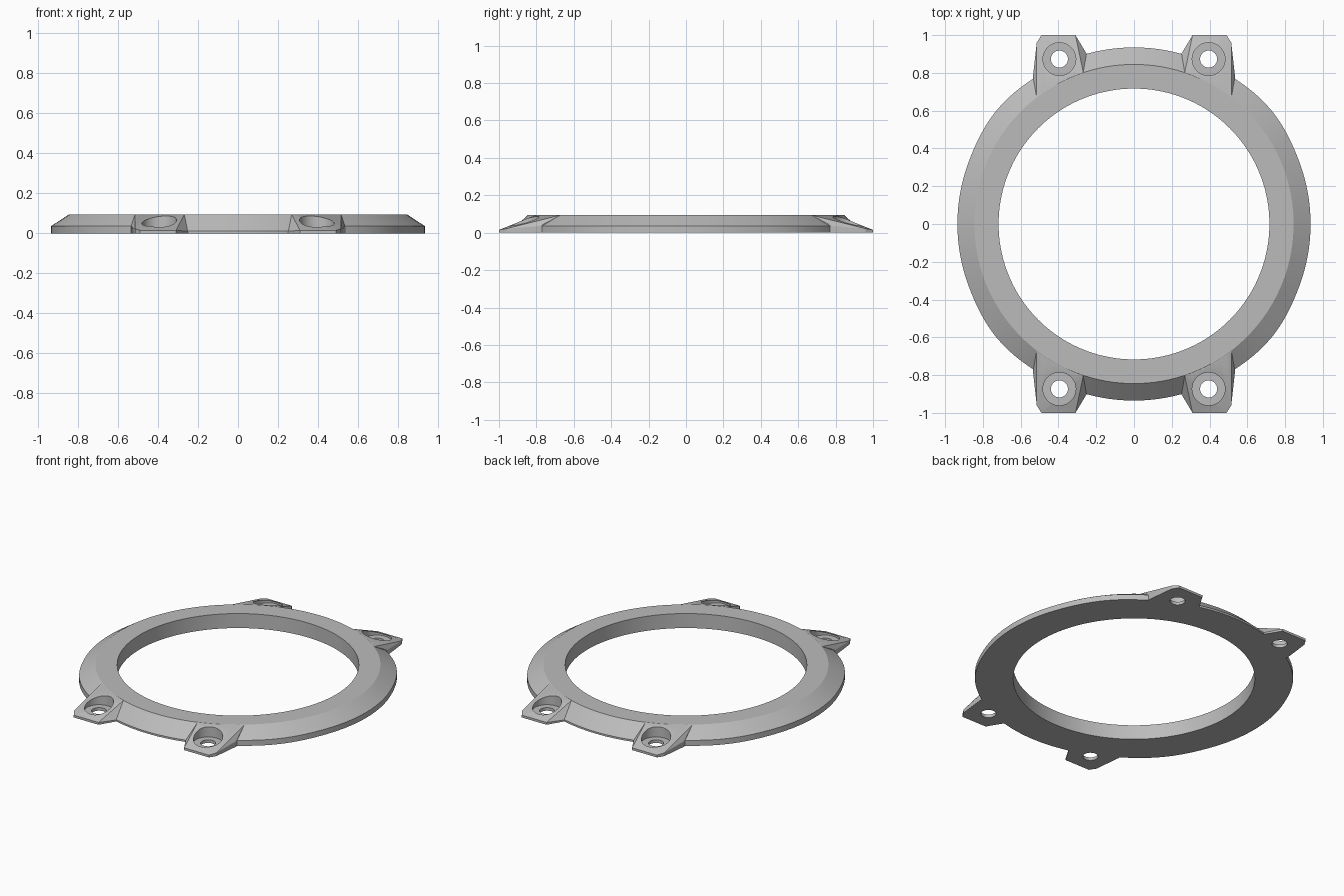
import bpy, bmesh, math

if "Cube" in bpy.data.objects:
    bpy.data.objects.remove(bpy.data.objects["Cube"], do_unlink=True)

grey = bpy.data.materials.new("plain grey")
grey.use_nodes = True
colour = (0.5, 0.5, 0.5, 1)
grey.diffuse_color = colour
grey.node_tree.nodes["Principled BSDF"].inputs["Base Color"].default_value = colour

TOP = 0.095
SIGNS = [(sx, sy) for sx in (-1, 1) for sy in (-1, 1)]


def make_object(name, bm):
    bmesh.ops.recalc_face_normals(bm, faces=bm.faces)
    mesh = bpy.data.meshes.new(name)
    bm.to_mesh(mesh)
    bm.free()
    mesh.materials.append(grey)
    ob = bpy.data.objects.new(name, mesh)
    bpy.context.collection.objects.link(ob)
    return ob


def revolve(bm, profile_at, segments, centre=(0, 0), closed=True):
    """Sweep an (r, z) profile around z; open profiles get end caps."""
    rings = []
    for i in range(segments):
        a = math.tau * i / segments
        rings.append([bm.verts.new((centre[0] + r * math.cos(a),
                                    centre[1] + r * math.sin(a), z))
                      for r, z in profile_at(a)])
    n = len(rings[0])
    for i, ring in enumerate(rings):
        nxt = rings[(i + 1) % segments]
        for j in range(n if closed else n - 1):
            k = (j + 1) % n
            bm.faces.new((ring[j], nxt[j], nxt[k], ring[k]))
    if not closed:
        bm.faces.new([ring[0] for ring in rings])
        bm.faces.new([ring[-1] for ring in rings])


# Ring section: chamfered rim, lower edge thinner between the tabs
def ring_profile(a):
    lean = math.degrees(math.atan2(abs(math.sin(a)), abs(math.cos(a))))
    t = min(max((lean - 20) / 40, 0), 1)
    outer = 0.935 + 0.009 * math.sin(math.pi * t) ** 2
    edge = 0.012 if lean > 65 else 0.036
    return [(0.717, 0), (outer, 0), (outer, edge), (0.845, TOP), (0.717, TOP)]


bm = bmesh.new()
revolve(bm, ring_profile, 144)
ring = make_object("mounting_ring", bm)

# Four drafted screw tabs, each a hull from the ring's shoulder to the tip
bm = bmesh.new()
outline = [(0.25, 0.90, 0.01), (0.31, 1.0, 0.015), (0.49, 1.0, 0.015),
           (0.515, 0.96, 0.022), (0.535, 0.78, 0.036)]
for sx, sy in SIGNS:
    points = [(0.27, 0.80, 0), (0.50, 0.65, 0)]
    for x, y, z in outline:
        points += [(x, y, 0), (x, y, z)]
    for i in range(9):
        a = math.radians(52.5 + 19 * i / 8)
        points.append((0.847 * math.cos(a), 0.847 * math.sin(a), TOP - 0.001))
    verts = [bm.verts.new((sx * x, sy * y, z)) for x, y, z in points]
    hull = bmesh.ops.convex_hull(bm, input=verts)
    spare = [v for v in hull["geom_interior"] if isinstance(v, bmesh.types.BMVert)]
    bmesh.ops.delete(bm, geom=spare, context="VERTS")
tabs = make_object("screw_tabs", bm)

# Counterbored screw holes
bm = bmesh.new()
bore = [(0.045, -0.1), (0.045, 0.02), (0.087, 0.02), (0.087, 0.2)]
for sx, sy in SIGNS:
    revolve(bm, lambda a: bore, 40, (sx * 0.395, sy * 0.873), closed=False)
holes = make_object("hole_cutter", bm)
holes.hide_render = True

# Join the tabs, cut the holes, then smooth the curved faces
bpy.ops.object.select_all(action="DESELECT")
ring.select_set(True)
bpy.context.view_layer.objects.active = ring
for tool, operation in ((tabs, "UNION"), (holes, "DIFFERENCE")):
    mod = ring.modifiers.new(operation.lower(), "BOOLEAN")
    mod.object = tool
    mod.operation = operation
    mod.solver = "EXACT"
    bpy.ops.object.modifier_apply(modifier=mod.name)
for tool in (tabs, holes):
    bpy.data.objects.remove(tool, do_unlink=True)
bpy.ops.object.shade_smooth_by_angle(angle=math.radians(22))
